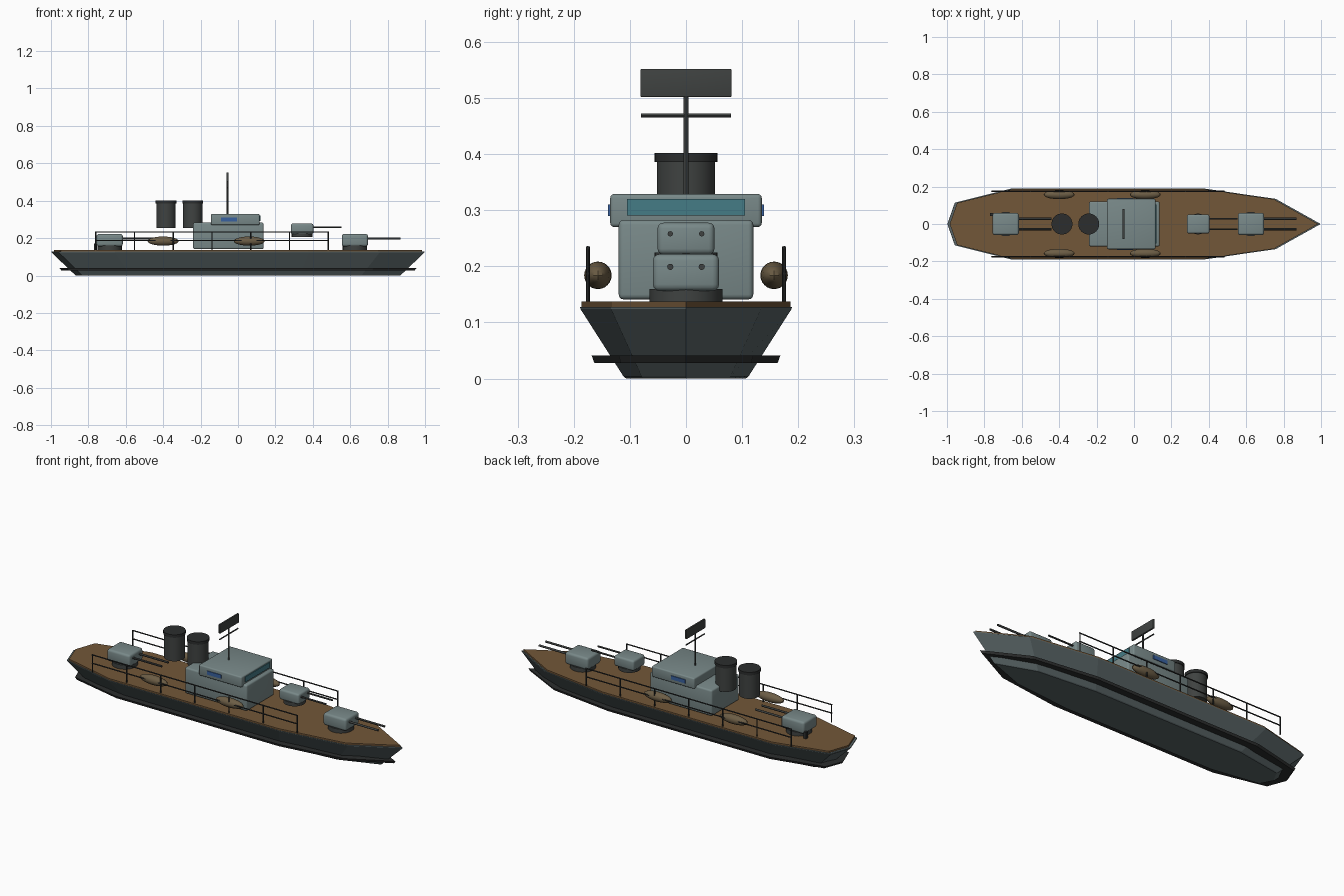
import bpy, bmesh
from math import radians
from mathutils import Matrix, Vector

if "Cube" in bpy.data.objects:
    bpy.data.objects.remove(bpy.data.objects["Cube"])


def mat(name, r, g, b):
    m = bpy.data.materials.new(name)
    m.diffuse_color = (r, g, b, 1)
    m.use_nodes = True
    m.node_tree.nodes["Principled BSDF"].inputs["Base Color"].default_value = m.diffuse_color
    return m


HULL = mat("hull_grey", 0.10, 0.13, 0.135)
GREY = mat("upper_grey", 0.19, 0.25, 0.25)
DARK = mat("dark_metal", 0.05, 0.055, 0.053)
BLACK = mat("black_trim", 0.025, 0.027, 0.027)
WOOD = mat("deck_wood", 0.17, 0.095, 0.04)
BOAT = mat("boat_tan", 0.15, 0.11, 0.06)
TEAL = mat("front_glass", 0.06, 0.2, 0.24)
BLUE = mat("side_glass", 0.04, 0.12, 0.35)


def finish(name, bm, material, smooth=True):
    bmesh.ops.recalc_face_normals(bm, faces=bm.faces[:])
    me = bpy.data.meshes.new(name)
    bm.to_mesh(me)
    bm.free()
    ob = bpy.data.objects.new(name, me)
    bpy.context.collection.objects.link(ob)
    me.materials.append(material)
    if smooth:
        bpy.ops.object.select_all(action='DESELECT')
        ob.select_set(True)
        bpy.context.view_layer.objects.active = ob
        bpy.ops.object.shade_smooth_by_angle(angle=radians(30))
    return ob


def box(name, lo, hi, material, bevel=0):
    lo, hi = Vector(lo), Vector(hi)
    bm = bmesh.new()
    bmesh.ops.create_cube(bm, size=1, matrix=Matrix.LocRotScale((lo + hi) / 2, None, hi - lo))
    if bevel:
        bmesh.ops.bevel(bm, geom=bm.edges[:], offset=bevel, segments=3, profile=0.5, affect='EDGES')
    return finish(name, bm, material, bool(bevel))


def rod(name, a, b, r, material, sides=12):
    a, b = Vector(a), Vector(b)
    rot = (b - a).to_track_quat('Z', 'Y')
    bm = bmesh.new()
    bmesh.ops.create_cone(bm, cap_ends=True, segments=sides, radius1=r, radius2=r,
                          depth=(b - a).length, matrix=Matrix.LocRotScale((a + b) / 2, rot, None))
    return finish(name, bm, material)


# Half outline of the deck, bow to stern, mirrored to close
HALF = [(1, 0), (0.76, 0.135), (0.38, 0.19), (-0.66, 0.19), (-0.96, 0.115), (-1, 0)]
OUTLINE = HALF + [(x, -y) for x, y in HALF[-2:0:-1]]


def slab(name, levels, material):
    """Stack scaled copies of the outline: levels are (z, x scale, y scale)."""
    bm = bmesh.new()
    rings = [[bm.verts.new((x * sx, y * sy, z)) for x, y in OUTLINE] for z, sx, sy in levels]
    n = len(OUTLINE)
    for a, b in zip(rings, rings[1:]):
        for i in range(n):
            j = (i + 1) % n
            bm.faces.new((a[i], a[j], b[j], b[i]))
    bm.faces.new(rings[0][::-1])
    bm.faces.new(rings[-1])
    return finish(name, bm, material, False)


# Hull, waterline strip and deck
slab("hull", [(0, 0.865, 0.56), (0.004, 0.872, 0.587), (0.124, 0.998, 0.99), (0.128, 0.997, 0.995)], HULL)
slab("waterline_strip", [(0.028, 0.945, 0.86), (0.041, 0.955, 0.885)], BLACK)
slab("deck", [(0.127, 0.985, 0.98), (0.137, 0.985, 0.98)], WOOD)

# Deckhouse and bridge with windows
box("deckhouse", (-0.24, -0.12, 0.141), (0.137, 0.12, 0.283), GREY, 0.009)
box("bridge", (-0.144, -0.135, 0.27), (0.115, 0.135, 0.329), GREY, 0.007)
box("bridge_front_window", (0.105, -0.105, 0.291), (0.119, 0.105, 0.32), TEAL)
for s in (-1, 1):
    ys = sorted((s * 0.13, s * 0.139))
    box("bridge_side_window", (-0.092, ys[0], 0.29), (-0.006, ys[1], 0.31), BLUE)

# Funnels with caps
for x in (-0.385, -0.242):
    rod("funnel", (x, 0, 0.255), (x, 0, 0.39), 0.052, DARK, 32)
    rod("funnel_cap", (x, 0, 0.386), (x, 0, 0.402), 0.056, BLACK, 32)

# Mast, yard and radar panel
rod("mast", (-0.056, 0, 0.325), (-0.056, 0, 0.51), 0.0045, DARK)
rod("yard", (-0.056, -0.08, 0.469), (-0.056, 0.08, 0.469), 0.0035, DARK)
box("radar_panel", (-0.061, -0.081, 0.502), (-0.051, 0.081, 0.552), DARK, 0.002)


# Twin-gun turrets
def turret(name, x, z, s):
    box(name, (x - 0.07 * s, -0.059 * s, z), (x + 0.07 * s, 0.059 * s, z + 0.066 * s), GREY, 0.012 * s)
    rod(name + "_base", (x, 0, z - 0.019 * s), (x, 0, z + 0.004), 0.065 * s, DARK, 24)
    for y in (-0.028, 0.028):
        rod(name + "_barrel", (x + 0.05 * s, y, z + 0.043 * s), (x + 0.245 * s, y, z + 0.043 * s), 0.0055 * s, DARK)


turret("bow_turret", 0.625, 0.156, 1)
turret("raised_turret", 0.343, 0.221, 0.86)
turret("stern_turret", -0.686, 0.156, 1)
box("stern_locker", (-0.77, 0.043, 0.137), (-0.755, 0.06, 0.172), BLACK)

# Lifeboats
for x in (-0.4, 0.06):
    for y in (-0.157, 0.157):
        bm = bmesh.new()
        bmesh.ops.create_uvsphere(bm, u_segments=20, v_segments=12, radius=1,
                                  matrix=Matrix.LocRotScale((x, y, 0.184), None, (0.083, 0.0245, 0.0245)))
        finish("lifeboat", bm, BOAT)

# Railings
for y in (-0.175, 0.175):
    for z in (0.187, 0.233):
        rod("rail", (-0.763, y, z), (0.485, y, z), 0.0033, BLACK, 8)
    for i in range(7):
        x = -0.76 + i * 0.207
        rod("rail_post", (x, y, 0.137), (x, y, 0.235), 0.0035, BLACK, 8)
